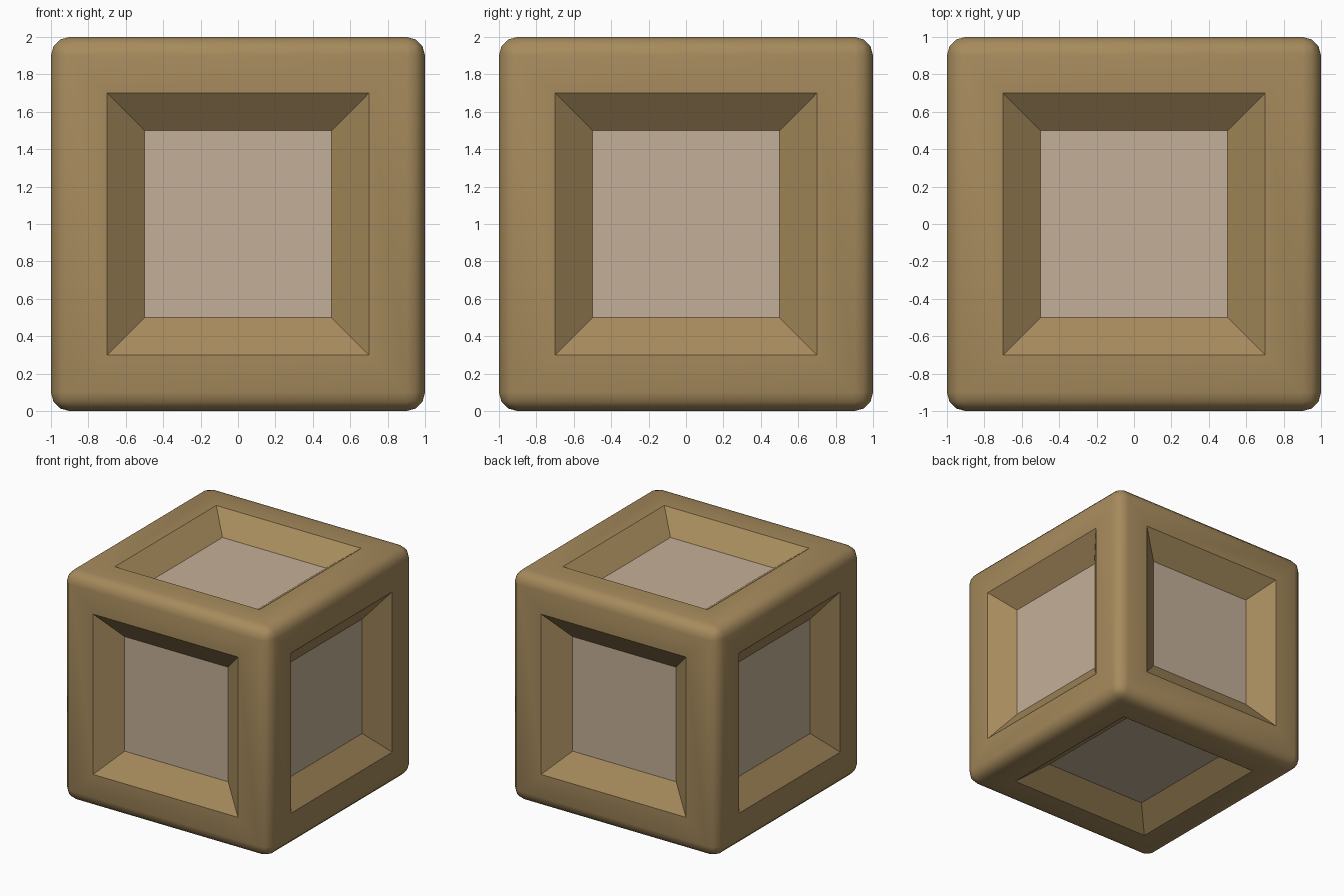
import bpy, bmesh, math
from mathutils import Matrix

if "Cube" in bpy.data.objects:
    bpy.data.objects.remove(bpy.data.objects["Cube"])

def material(name, color):
    m = bpy.data.materials.new(name)
    m.diffuse_color = (*color, 1)
    m.use_nodes = True
    m.node_tree.nodes["Principled BSDF"].inputs["Base Color"].default_value = m.diffuse_color
    return m

bm = bmesh.new()
bmesh.ops.create_cube(bm, size=2, matrix=Matrix.Translation((0, 0, 1)))

# Rounded outer edges
bmesh.ops.bevel(bm, geom=bm.edges[:], offset=0.1, offset_type='OFFSET',
                segments=3, profile=0.5, affect='EDGES')

# Flat rim, then sloped recess down to a panel on all six sides
sides = [f for f in bm.faces if f.calc_area() > 2]
for _ in range(2):
    bmesh.ops.inset_individual(bm, faces=sides, thickness=0.2, use_even_offset=True)
for f in sides:
    f.normal_update()
    bmesh.ops.translate(bm, verts=f.verts[:], vec=f.normal * -0.15)
    f.material_index = 1
bmesh.ops.recalc_face_normals(bm, faces=bm.faces[:])

mesh = bpy.data.meshes.new("panelled_crate")
bm.to_mesh(mesh)
bm.free()
mesh.materials.append(material("frame_wood", (0.38, 0.255, 0.108)))
mesh.materials.append(material("panel_wood", (0.55, 0.43, 0.31)))
crate = bpy.data.objects.new("panelled_crate", mesh)
bpy.context.collection.objects.link(crate)

# Smooth rounded edges, crisp recess edges
bpy.context.view_layer.objects.active = crate
crate.select_set(True)
bpy.ops.object.shade_smooth_by_angle(angle=math.radians(35))
